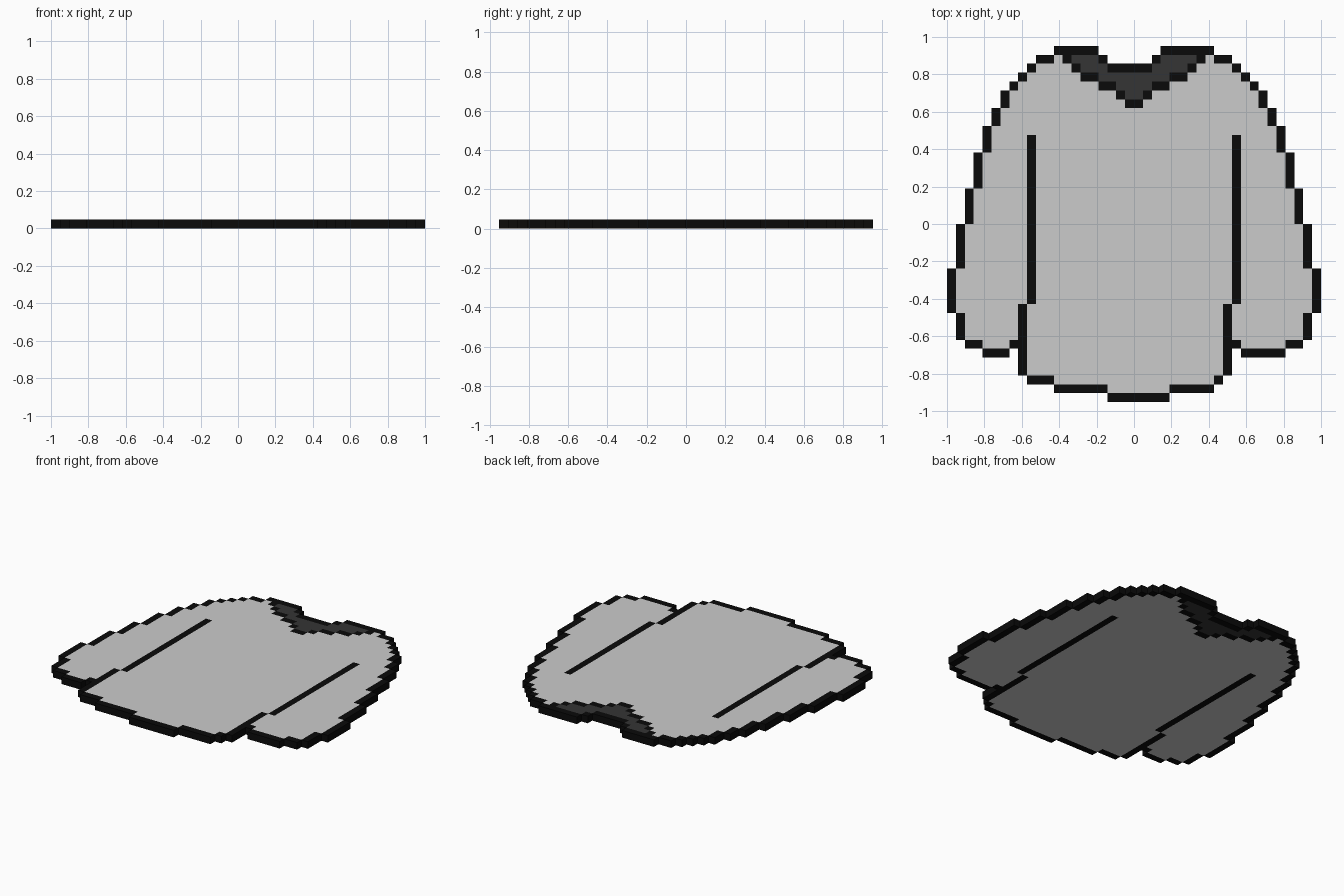
import bpy, bmesh

if "Cube" in bpy.data.objects:
    bpy.data.objects.remove(bpy.data.objects["Cube"])

COLS, ROWS = 42, 40
P = 2 / COLS                      # size of one pixel block

# Outline strokes: (column, row from top, width, height)
MIRRORED = [
    (12, 0, 5, 1), (10, 1, 2, 1), (9, 2, 1, 1), (8, 3, 1, 1), (7, 4, 1, 1),      # shoulder
    (6, 5, 1, 2), (5, 7, 1, 2), (4, 9, 1, 3), (3, 12, 1, 4), (2, 16, 1, 4),      # sleeve
    (1, 20, 1, 5), (0, 25, 1, 5), (1, 30, 1, 3), (2, 33, 2, 1), (4, 34, 3, 1),   # cuff
    (9, 10, 1, 19),                                                              # sleeve seam
    (13, 1, 1, 1), (14, 2, 1, 1), (15, 3, 2, 1), (17, 4, 2, 1), (19, 5, 1, 1),   # neck V
    (20, 6, 1, 1),
]
SINGLE = [
    (24, 0, 1, 1), (17, 1, 1, 1), (23, 1, 1, 1), (18, 2, 5, 1),                  # back neckline
    (7, 33, 1, 1), (32, 33, 1, 1), (33, 34, 2, 1),                               # cuff inner ends
    (8, 29, 1, 8), (31, 29, 1, 8),                                               # body sides
    (9, 37, 3, 1), (30, 37, 1, 1), (12, 38, 6, 1), (25, 38, 5, 1), (18, 39, 7, 1),  # hem
]


def stroke_cells(strokes):
    return {(c + i, r + j) for c, r, w, h in strokes for i in range(w) for j in range(h)}


def flood(seed, walls):
    """All cells reachable from the seed without crossing the walls."""
    found, todo = set(), [seed]
    while todo:
        c, r = cell = todo.pop()
        if cell in found or cell in walls or not (0 <= c < COLS and 0 <= r < ROWS):
            continue
        found.add(cell)
        todo += [(c + 1, r), (c - 1, r), (c, r + 1), (c, r - 1)]
    return found


def slab(name, cells, color=None):
    """Extrude a set of pixel cells into a flat solid one block thick."""
    bm = bmesh.new()
    verts = {}

    def vert(c, r):
        if (c, r) not in verts:
            verts[c, r] = bm.verts.new(((c - COLS / 2) * P, (ROWS / 2 - r) * P, 0))
        return verts[c, r]

    for c, r in sorted(cells):
        bm.faces.new([vert(c, r), vert(c, r + 1), vert(c + 1, r + 1), vert(c + 1, r)])
    ext = bmesh.ops.extrude_face_region(bm, geom=bm.faces[:], use_keep_orig=True)
    top = [g for g in ext["geom"] if isinstance(g, bmesh.types.BMVert)]
    bmesh.ops.translate(bm, verts=top, vec=(0, 0, P))
    bmesh.ops.recalc_face_normals(bm, faces=bm.faces[:])
    mesh = bpy.data.meshes.new(name)
    bm.to_mesh(mesh)
    bm.free()
    obj = bpy.data.objects.new(name, mesh)
    bpy.context.collection.objects.link(obj)
    if color:
        mat = bpy.data.materials.new(name)
        mat.diffuse_color = (*color, 1)
        mat.use_nodes = True
        mat.node_tree.nodes["Principled BSDF"].inputs["Base Color"].default_value = mat.diffuse_color
        mesh.materials.append(mat)
    return obj


half = stroke_cells(MIRRORED)
outline = half | {(COLS - 1 - c, r) for c, r in half} | stroke_cells(SINGLE)

# Black piping, grey fabric and dark collar lining
slab("sweater_outline", outline, (0.003, 0.003, 0.003))
slab("sweater_fabric", flood((20, 20), outline))
slab("collar_lining", flood((20, 4), outline), (0.035, 0.035, 0.035))
